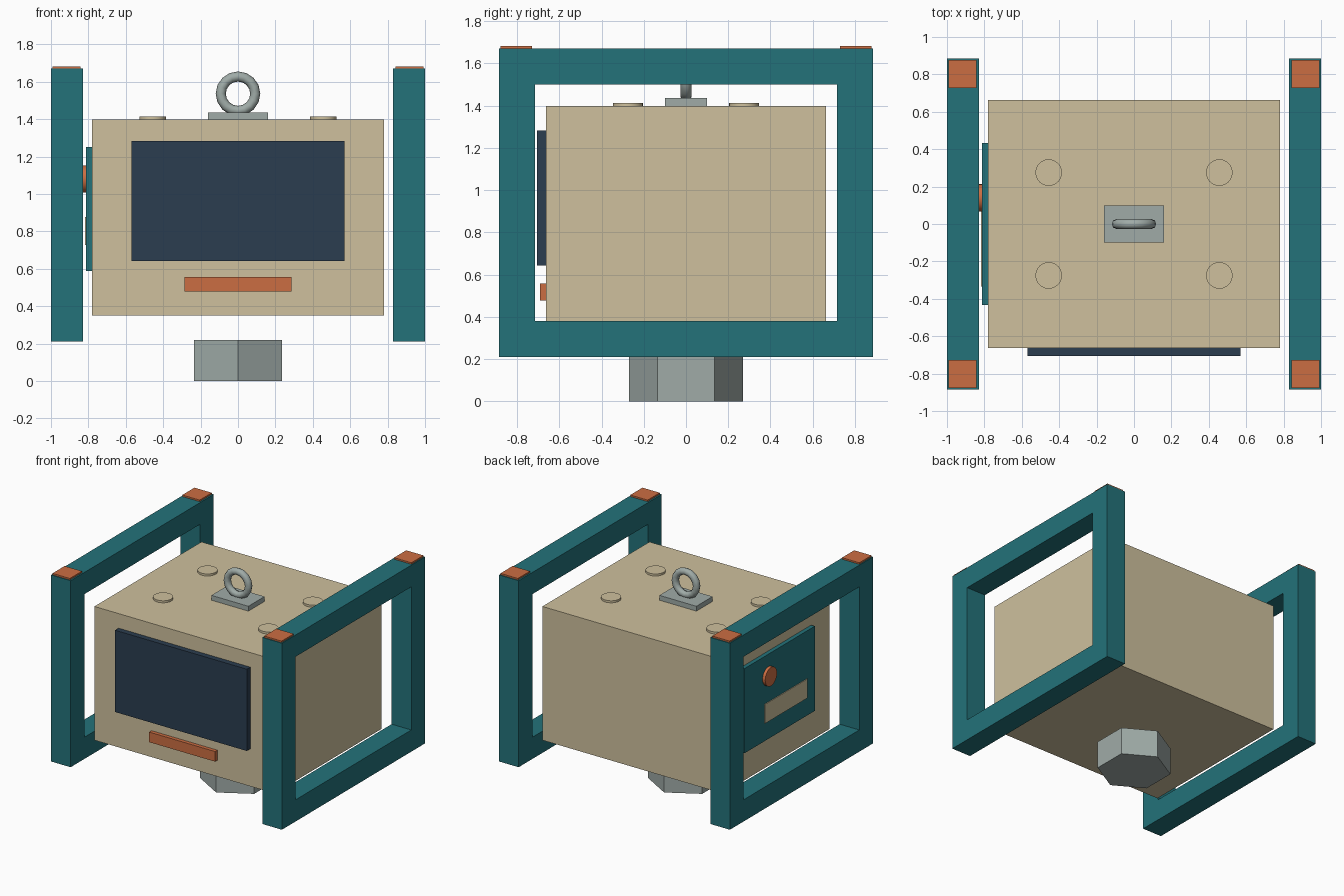
import bpy, math
from mathutils import Vector

if "Cube" in bpy.data.objects:
    bpy.data.objects.remove(bpy.data.objects["Cube"])


def material(name, rgb):
    m = bpy.data.materials.new(name)
    m.diffuse_color = (*rgb, 1)
    m.use_nodes = True
    m.node_tree.nodes["Principled BSDF"].inputs["Base Color"].default_value = m.diffuse_color
    return m


TAN = material("tan", (0.62, 0.53, 0.34))
TEAL = material("teal", (0.017, 0.17, 0.195))
NAVY = material("navy", (0.024, 0.047, 0.08))
ORANGE = material("orange", (0.60, 0.155, 0.055))
STEEL = material("steel", (0.35, 0.41, 0.39))


def box(name, lo, hi, mat):
    lo, hi = Vector(lo), Vector(hi)
    bpy.ops.mesh.primitive_cube_add(size=1, location=(lo + hi) / 2)
    o = bpy.context.object
    o.name = name
    o.scale = hi - lo
    bpy.ops.object.transform_apply(location=False, rotation=False, scale=True)
    o.data.materials.append(mat)
    return o


def cylinder(name, loc, r, depth, mat, sides=24, rot=(0, 0, 0)):
    bpy.ops.mesh.primitive_cylinder_add(vertices=sides, radius=r, depth=depth,
                                        location=loc, rotation=rot)
    o = bpy.context.object
    o.name = name
    o.data.materials.append(mat)
    if sides > 8:
        bpy.ops.object.shade_smooth_by_angle()
    return o


def side_frame(name, x0, x1):
    # rectangular ring in the yz plane, extruded along x
    loops = [(0.885, 0.21, 1.67), (0.715, 0.38, 1.50)]
    verts = [(x, y, z) for x in (x0, x1) for h, a, b in loops
             for y, z in ((-h, a), (h, a), (h, b), (-h, b))]
    faces = []
    for i in range(4):
        j = (i + 1) % 4
        faces += [(i, i + 4, j + 4, j), (8 + i, 8 + j, 12 + j, 12 + i),
                  (i, j, 8 + j, 8 + i), (4 + i, 12 + i, 12 + j, 4 + j)]
    me = bpy.data.meshes.new(name)
    me.from_pydata(verts, [], faces)
    me.materials.append(TEAL)
    bpy.context.collection.objects.link(bpy.data.objects.new(name, me))


# Main housing with front screen and accent bar
box("housing", (-0.78, -0.662, 0.35), (0.78, 0.662, 1.397), TAN)
box("screen", (-0.57, -0.705, 0.643), (0.57, -0.65, 1.283), NAVY)
box("front_bar", (-0.285, -0.691, 0.478), (0.285, -0.65, 0.557), ORANGE)

# Protective side frames with corner pads
for side, sx in (("left", -1), ("right", 1)):
    side_frame(side + "_frame", *sorted((sx * 0.83, sx * 1.0)))
    for end, sy in (("front", -1), ("back", 1)):
        cx, cy = sx * 0.917, sy * 0.803
        box(f"{side}_{end}_pad", (cx - 0.075, cy - 0.075, 1.66),
            (cx + 0.075, cy + 0.075, 1.682), ORANGE)

# Left control panel with knob and label plate
box("side_panel", (-0.812, -0.433, 0.587), (-0.77, 0.433, 1.25), TEAL)
box("label_plate", (-0.818, -0.335, 0.727), (-0.80, 0.19, 0.877), TAN)
cylinder("knob", (-0.817, 0.14, 1.08), 0.073, 0.036, ORANGE,
         rot=(0, math.pi / 2, 0))

# Round caps on the lid
for i, (sx, sy) in enumerate(((-1, -1), (1, -1), (1, 1), (-1, 1))):
    cylinder(f"lid_cap_{i + 1}", (sx * 0.456, sy * 0.275, 1.402), 0.071, 0.022, TAN)

# Lifting eye on its base plate
box("eye_base", (-0.16, -0.1, 1.385), (0.16, 0.1, 1.435), STEEL)
bpy.ops.mesh.primitive_torus_add(major_segments=16, minor_segments=8,
                                 major_radius=0.092, minor_radius=0.027,
                                 location=(0, 0, 1.536), rotation=(math.pi / 2, 0, 0))
ring = bpy.context.object
ring.name = "lifting_eye"
ring.data.materials.append(STEEL)
bpy.ops.object.shade_smooth_by_angle(angle=math.radians(50))

# Hexagonal foot below the housing
cylinder("hex_foot", (0, 0, 0.11), 0.271, 0.22, STEEL, sides=6)
